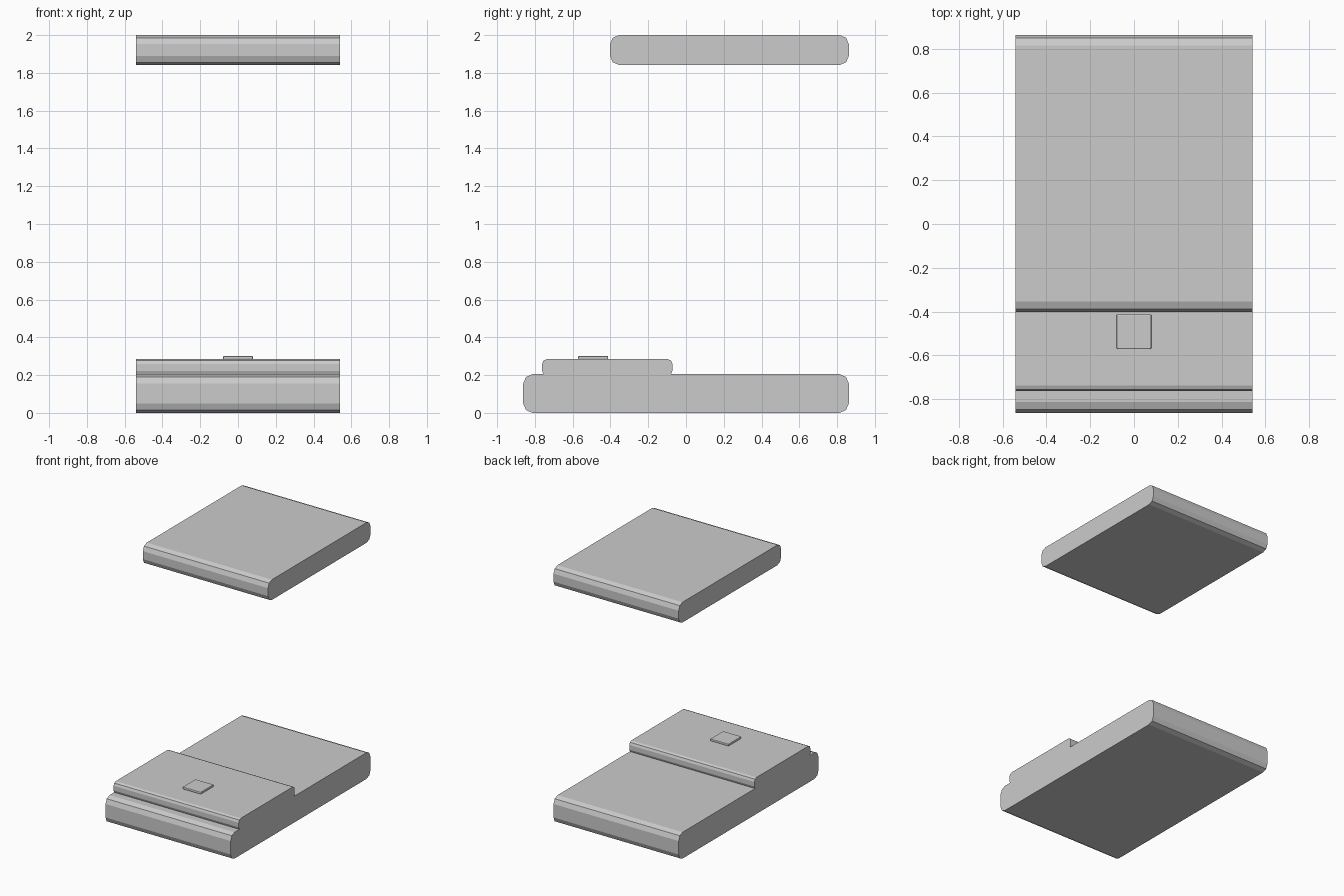
import bpy, bmesh

if "Cube" in bpy.data.objects:
    bpy.data.objects.remove(bpy.data.objects["Cube"])

grey = bpy.data.materials.new("plain_grey")
grey.diffuse_color = (0.6, 0.6, 0.6, 1)
grey.use_nodes = True
grey.node_tree.nodes["Principled BSDF"].inputs["Base Color"].default_value = grey.diffuse_color


def rounded_box(name, x, y, z, radius, along_x_only=True):
    """Box between (min, max) pairs; rounds the edges running along x, or all edges."""
    bm = bmesh.new()
    bmesh.ops.create_cube(bm, size=1)
    for v in bm.verts:
        v.co = [(lo + hi) / 2 + c * (hi - lo) for (lo, hi), c in zip((x, y, z), v.co)]
    edges = [e for e in bm.edges if not along_x_only
             or abs(e.verts[0].co.x - e.verts[1].co.x) > 0.01]
    bmesh.ops.bevel(bm, geom=edges, offset=radius, offset_type='OFFSET',
                    segments=2, profile=0.5, affect='EDGES')
    bmesh.ops.recalc_face_normals(bm, faces=bm.faces)
    mesh = bpy.data.meshes.new(name)
    bm.to_mesh(mesh)
    bm.free()
    mesh.materials.append(grey)
    obj = bpy.data.objects.new(name, mesh)
    bpy.context.collection.objects.link(obj)
    return obj


WIDTH = (-0.54, 0.54)

# Thick bottom slab, raised front step and floating top slab
rounded_box("base_slab", WIDTH, (-0.862, 0.862), (0, 0.205), 0.05)
rounded_box("raised_step", WIDTH, (-0.762, -0.072), (0.197, 0.285), 0.026)
rounded_box("top_slab", WIDTH, (-0.402, 0.862), (1.842, 2.0), 0.048)

# Small square button on the step
rounded_box("button", (-0.079, 0.079), (-0.571, -0.412), (0.283, 0.301), 0.005, False)
